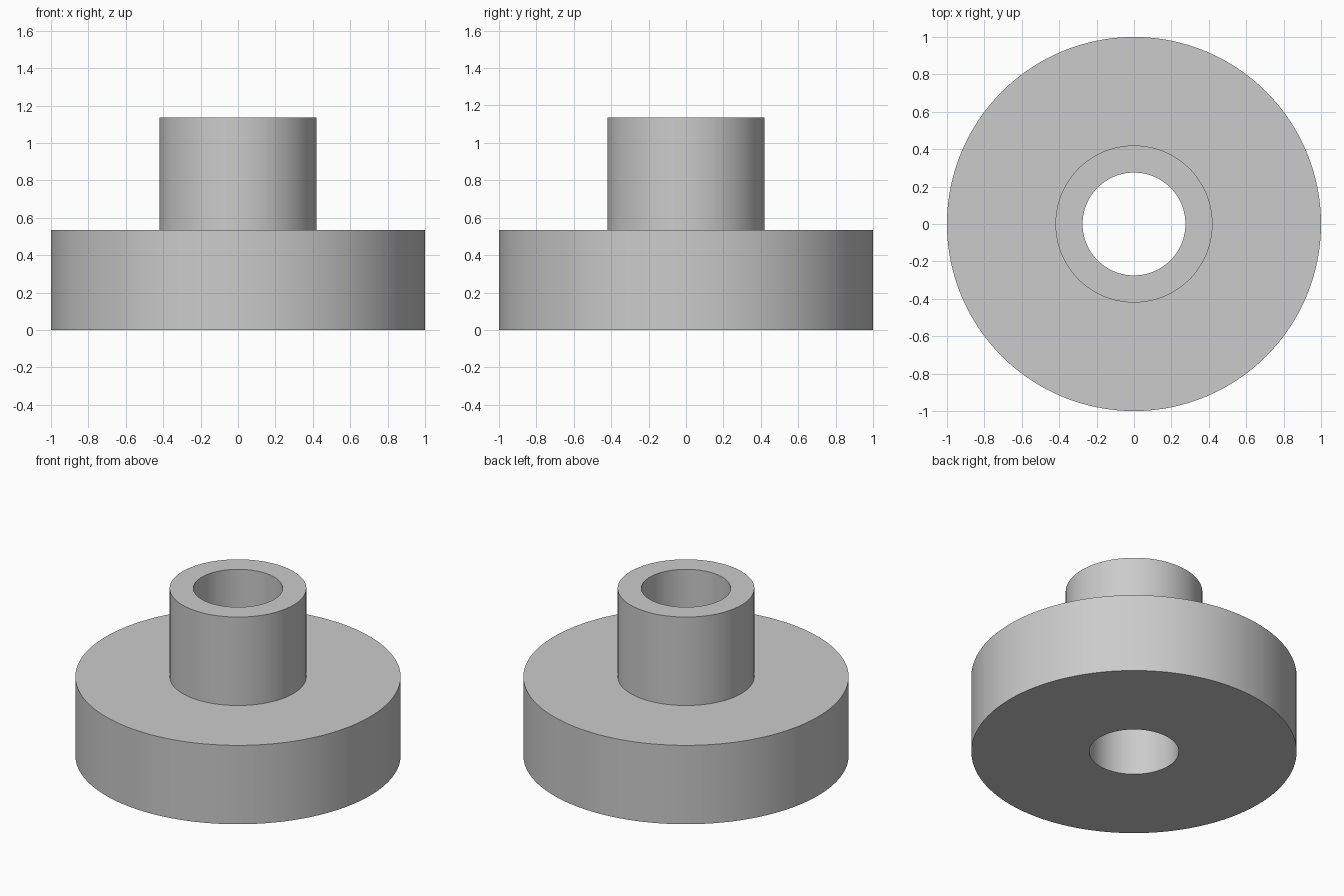
import bpy
import bmesh
from math import radians, tau

SEGMENTS = 128
BORE, HUB, RIM = 0.275, 0.42, 1.0
FLANGE_TOP, HUB_TOP = 0.535, 1.135

# Remove the default cube
cube = bpy.data.objects.get("Cube")
if cube:
    bpy.data.objects.remove(cube, do_unlink=True)

# Plain grey metal
grey = bpy.data.materials.new("grey_metal")
grey.use_nodes = True
colour = (0.6, 0.6, 0.6, 1)
grey.diffuse_color = colour
grey.node_tree.nodes["Principled BSDF"].inputs["Base Color"].default_value = colour


def lathe(name, profile):
    """Revolve a closed radius/height profile around the z axis."""
    bm = bmesh.new()
    verts = [bm.verts.new((r, 0, z)) for r, z in profile]
    edges = [bm.edges.new((v, verts[i - 1])) for i, v in enumerate(verts)]
    bmesh.ops.spin(bm, geom=verts + edges, cent=(0, 0, 0), axis=(0, 0, 1),
                   angle=tau, steps=SEGMENTS, use_merge=True)
    bmesh.ops.remove_doubles(bm, verts=bm.verts, dist=0.0001)
    bmesh.ops.recalc_face_normals(bm, faces=bm.faces)
    mesh = bpy.data.meshes.new(name)
    bm.to_mesh(mesh)
    bm.free()
    mesh.materials.append(grey)
    obj = bpy.data.objects.new(name, mesh)
    bpy.context.collection.objects.link(obj)
    bpy.ops.object.select_all(action="DESELECT")
    obj.select_set(True)
    bpy.context.view_layer.objects.active = obj
    bpy.ops.object.shade_smooth_by_angle(angle=radians(30))
    return obj


# Wide flange with a raised hub and a bore straight through
lathe("flanged_bushing", [
    (BORE, 0), (RIM, 0), (RIM, FLANGE_TOP),
    (HUB, FLANGE_TOP), (HUB, HUB_TOP), (BORE, HUB_TOP),
])
